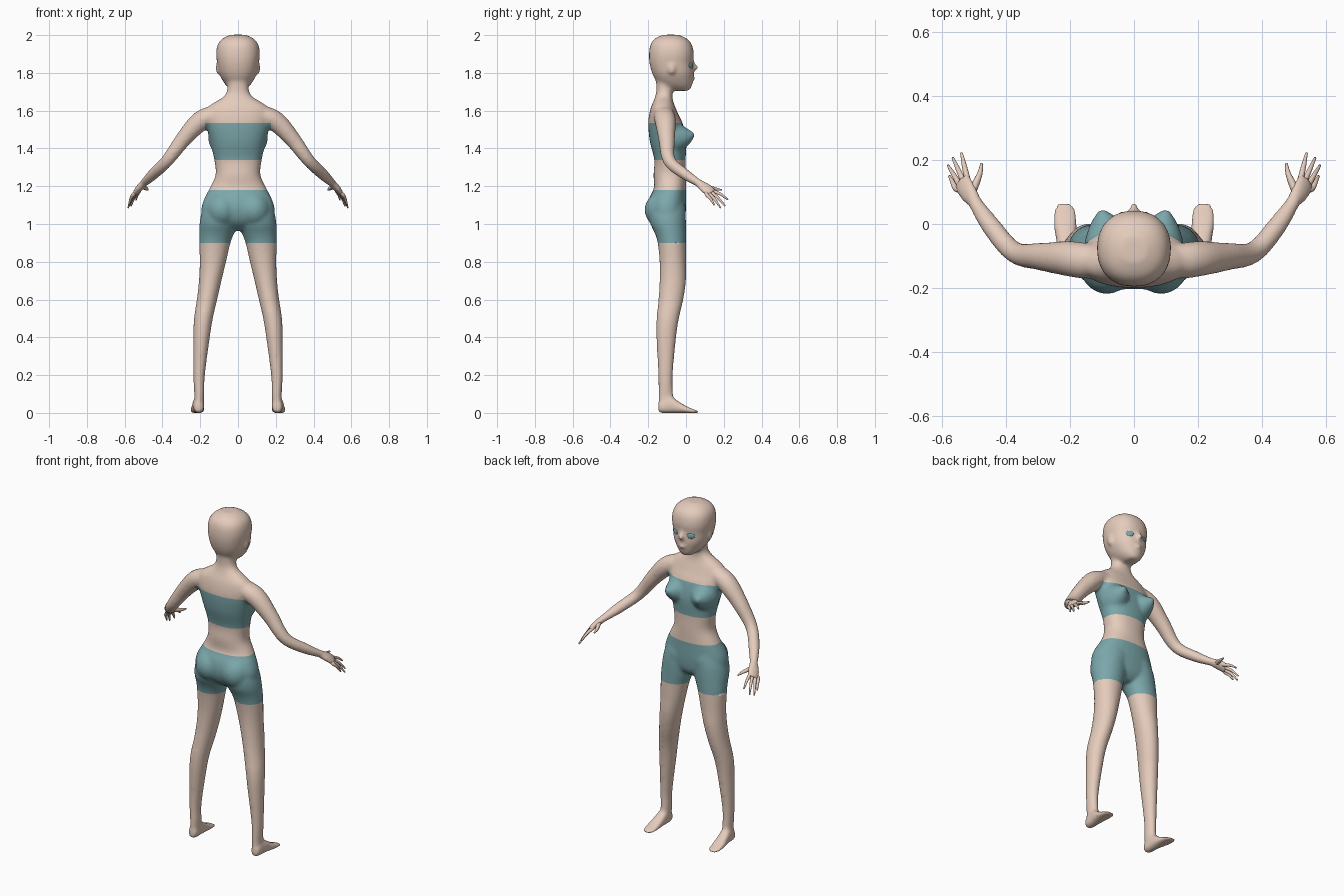
import bpy, bmesh, math
from mathutils import Vector, Matrix
from mathutils.bvhtree import BVHTree

default_cube = bpy.data.objects.get("Cube")
if default_cube:
    bpy.data.objects.remove(default_cube, do_unlink=True)

UP, SIDE = Vector((0, 0, 1)), Vector((1, 0, 0))


def make_material(name, rgb):
    material = bpy.data.materials.new(name)
    material.use_nodes = True
    colour = (*rgb, 1)
    material.diffuse_color = colour
    shader = next(n for n in material.node_tree.nodes if n.type == "BSDF_PRINCIPLED")
    shader.inputs["Base Color"].default_value = colour
    shader.inputs["Roughness"].default_value = 0.7
    return material


skin = make_material("skin", (0.78, 0.6, 0.5))
teal = make_material("teal cloth", (0.2, 0.39, 0.41))


def refine(rows, steps=5):
    """Catmull-Rom interpolation of a short list of section rows."""
    result = []
    for i in range(len(rows) - 1):
        a, b, c, d = (rows[min(max(i + k, 0), len(rows) - 1)] for k in (-1, 0, 1, 2))
        for s in range(steps):
            t = s / steps
            result.append([
                q + 0.5 * t * (r - p + t * (2*p - 5*q + 4*r - w + t * (3*(q - r) + w - p)))
                for p, q, r, w in zip(a, b, c, d)])
    return result + [list(rows[-1])]


def tube(bm, rows, wide=SIDE, normal=None, power=2.0, sides=24):
    """Loft rounded sections: rows hold x, y, z, half width, half depth."""
    rows = refine(rows)
    rings = []
    for i, row in enumerate(rows):
        centre = Vector(row[:3])
        ahead, behind = rows[min(i + 1, len(rows) - 1)], rows[max(i - 1, 0)]
        axis = normal or (Vector(ahead[:3]) - Vector(behind[:3])).normalized()
        u = (wide - axis * wide.dot(axis)).normalized()
        v = axis.cross(u)
        ring = []
        for k in range(sides):
            angle = math.tau * k / sides
            c, s = math.cos(angle), math.sin(angle)
            x = math.copysign(abs(c) ** (2 / power), c) * row[3]
            y = math.copysign(abs(s) ** (2 / power), s) * row[4]
            ring.append(bm.verts.new(centre + u * x + v * y))
        rings.append(ring)
    for low, high in zip(rings, rings[1:]):
        for k in range(sides):
            j = (k + 1) % sides
            bm.faces.new((low[k], low[j], high[j], high[k]))
    bm.faces.new(rings[0][::-1])
    bm.faces.new(rings[-1])


def column(bm, rows, power=2.0):
    """Loft level sections: rows hold z, centre x, half width, back y, front y."""
    tube(bm, [(x, (back + front) / 2, z, half, (front - back) / 2)
              for z, x, half, back, front in rows], normal=UP, power=power, sides=32)


def ball(bm, centre, size):
    matrix = Matrix.Translation(centre) @ Matrix.Diagonal((*size, 1))
    bmesh.ops.create_uvsphere(bm, u_segments=24, v_segments=16, radius=1, matrix=matrix)


def mirror(bm):
    """Copy everything built so far to the other side."""
    copy = bmesh.ops.duplicate(bm, geom=bm.verts[:] + bm.edges[:] + bm.faces[:])["geom"]
    for item in copy:
        if isinstance(item, bmesh.types.BMVert):
            item.co.x *= -1


def finish(bm, name, *materials):
    bmesh.ops.recalc_face_normals(bm, faces=bm.faces[:])
    mesh = bpy.data.meshes.new(name)
    bm.to_mesh(mesh)
    bm.free()
    mesh.shade_smooth()
    for material in materials:
        mesh.materials.append(material)
    obj = bpy.data.objects.new(name, mesh)
    bpy.context.scene.collection.objects.link(obj)
    return obj


bm = bmesh.new()

# Legs, from inside the hips to the ankles
column(bm, [
    (1.12, .085, .08, -.17, -.01), (1.06, .096, .097, -.195, -.002), (1.0, .104, .1, -.188, 0),
    (.95, .113, .092, -.165, 0), (.9, .1225, .083, -.15, 0), (.8, .133, .07, -.14, 0),
    (.7, .147, .06, -.14, 0), (.6, .164, .054, -.146, -.014), (.5, .183, .05, -.156, -.037),
    (.4, .193, .044, -.157, -.052), (.2, .206, .031, -.147, -.07), (.1, .205, .027, -.146, -.068),
    (.04, .207, .026, -.145, -.058)])

# Feet
tube(bm, [
    (.208, -.147, .029, .018, .026), (.208, -.125, .034, .028, .035), (.209, -.08, .042, .031, .043),
    (.212, -.04, .03, .034, .031), (.215, 0, .018, .038, .019), (.217, .04, .009, .037, .01),
    (.217, .066, .005, .024, .006)], normal=Vector((0, 1, 0)), power=2.6)

# Buttocks
ball(bm, (.085, -.11, 1.075), (.092, .11, .1))

# Breasts
tube(bm, [
    (.08, -.09, 1.46, .08, .1), (.085, -.04, 1.46, .069, .08),
    (.092, 0, 1.464, .05, .052), (.098, .03, 1.47, .025, .025), (.1, .046, 1.472, .01, .01)])

# Arms, shoulder to wrist
tube(bm, [
    (.08, -.115, 1.59, .045, .045), (.15, -.115, 1.57, .052, .056), (.21, -.108, 1.535, .053, .055),
    (.29, -.102, 1.448, .043, .044), (.375, -.088, 1.335, .034, .034),
    (.45, -.003, 1.262, .031, .029), (.505, .08, 1.21, .021, .019)])

# Palms
palm_side = Vector((.05, -.06, -.04))
tube(bm, [
    (.495, .065, 1.218, .022, .019), (.52, .1, 1.193, .035, .019), (.541, .137, 1.162, .036, .014)],
    wide=palm_side)

# Ears
ball(bm, (.106, -.075, 1.825), (.013, .02, .034))
mirror(bm)

# Torso up to the neck
column(bm, [
    (.965, 0, .05, -.13, -.04), (1.0, 0, .13, -.175, -.012), (1.04, 0, .188, -.198, -.003),
    (1.09, 0, .193, -.205, 0), (1.14, 0, .176, -.194, 0), (1.19, 0, .15, -.17, 0),
    (1.26, 0, .119, -.172, 0), (1.34, 0, .126, -.168, -.002), (1.44, 0, .148, -.192, .002),
    (1.53, 0, .17, -.2, -.017), (1.58, 0, .172, -.195, -.04), (1.62, 0, .158, -.185, -.057),
    (1.65, 0, .115, -.172, -.068), (1.675, 0, .076, -.163, -.072), (1.71, 0, .057, -.157, -.068),
    (1.78, 0, .06, -.16, -.05)], power=2.25)

# Head
column(bm, [
    (1.705, 0, .03, -.07, .018), (1.73, 0, .06, -.13, .031), (1.76, 0, .082, -.16, .036),
    (1.8, 0, .101, -.18, .041), (1.85, 0, .11, -.193, .038), (1.9, 0, .116, -.196, .042),
    (1.95, 0, .108, -.188, .031), (1.982, 0, .082, -.164, .004), (2.002, 0, .04, -.12, -.04)],
    power=2.25)

# Nose and lips
tube(bm, [(0, .028, 1.868, .008, .008), (0, .044, 1.84, .011, .012), (0, .058, 1.818, .014, .014)])
ball(bm, (0, .037, 1.77), (.024, .013, .011))

# Fuse the parts into one smooth skin
body = finish(bm, "body", skin, teal)
fuse = body.modifiers.new("fuse", "REMESH")
fuse.mode, fuse.voxel_size = "VOXEL", .008
soften = body.modifiers.new("soften", "SMOOTH")
soften.factor, soften.iterations = .5, 14
bpy.context.view_layer.update()
fused = bpy.data.meshes.new_from_object(body.evaluated_get(bpy.context.evaluated_depsgraph_get()))
body.modifiers.clear()

# Cut clean hems for the shorts and the top, then colour between them
bm = bmesh.new()
bm.from_mesh(fused)
bpy.data.meshes.remove(fused)
SHORTS, TOP, ARMPIT = (.9, 1.18), (1.34, 1.535), .175
cuts = [(UP * z, UP) for z in SHORTS + TOP] + [(SIDE * x, SIDE) for x in (ARMPIT, -ARMPIT)]
for point, direction in cuts:
    bmesh.ops.bisect_plane(bm, geom=bm.verts[:] + bm.edges[:] + bm.faces[:],
                           plane_co=point, plane_no=direction)
for face in bm.faces:
    p = face.calc_center_median()
    in_shorts = SHORTS[0] < p.z < SHORTS[1] and abs(p.x) < .3
    in_top = TOP[0] < p.z < TOP[1] and abs(p.x) < ARMPIT
    face.material_index = int(in_shorts or in_top)
    face.smooth = True
surface = BVHTree.FromBMesh(bm)
bm.to_mesh(body.data)
bm.free()

# Fingers and thumbs
tips = [(.54, .222, 1.128), (.567, .207, 1.095), (.582, .183, 1.085), (.578, .15, 1.1)]
first, last = Vector((.524, .15, 1.172)), Vector((.558, .112, 1.152))
for label, sign in (("left", 1), ("right", -1)):
    bm = bmesh.new()
    for i, tip in enumerate(tips):
        root = first.lerp(last, i / 3)
        middle = root.lerp(Vector(tip), .5) + UP * .006
        back = root.lerp(Vector((.51, .09, 1.2)), .25)
        tube(bm, [(*back, .01, .01), (*root, .0095, .0095), (*middle, .0075, .0075),
                  (*tip, .004, .004)], sides=10)
    tube(bm, [(.51, .095, 1.2, .014, .014), (.494, .13, 1.192, .0115, .0115),
              (.482, .16, 1.185, .008, .008), (.477, .19, 1.18, .004, .004)], sides=10)
    for v in bm.verts:
        v.co.x *= sign
    finish(bm, label + "_fingers", skin)

    # Eyes, as thin plates lying on the face
    spot, normal, _, _ = surface.ray_cast(Vector((sign * .052, 1, 1.84)), Vector((0, -1, 0)))
    bm = bmesh.new()
    inner, outer = spot - normal * .005, spot + normal * .0035
    tube(bm, [(*inner, .022, .016), (*spot, .022, .016), (*outer, .014, .01)],
         normal=normal, sides=20)
    finish(bm, label + "_eye", teal)
